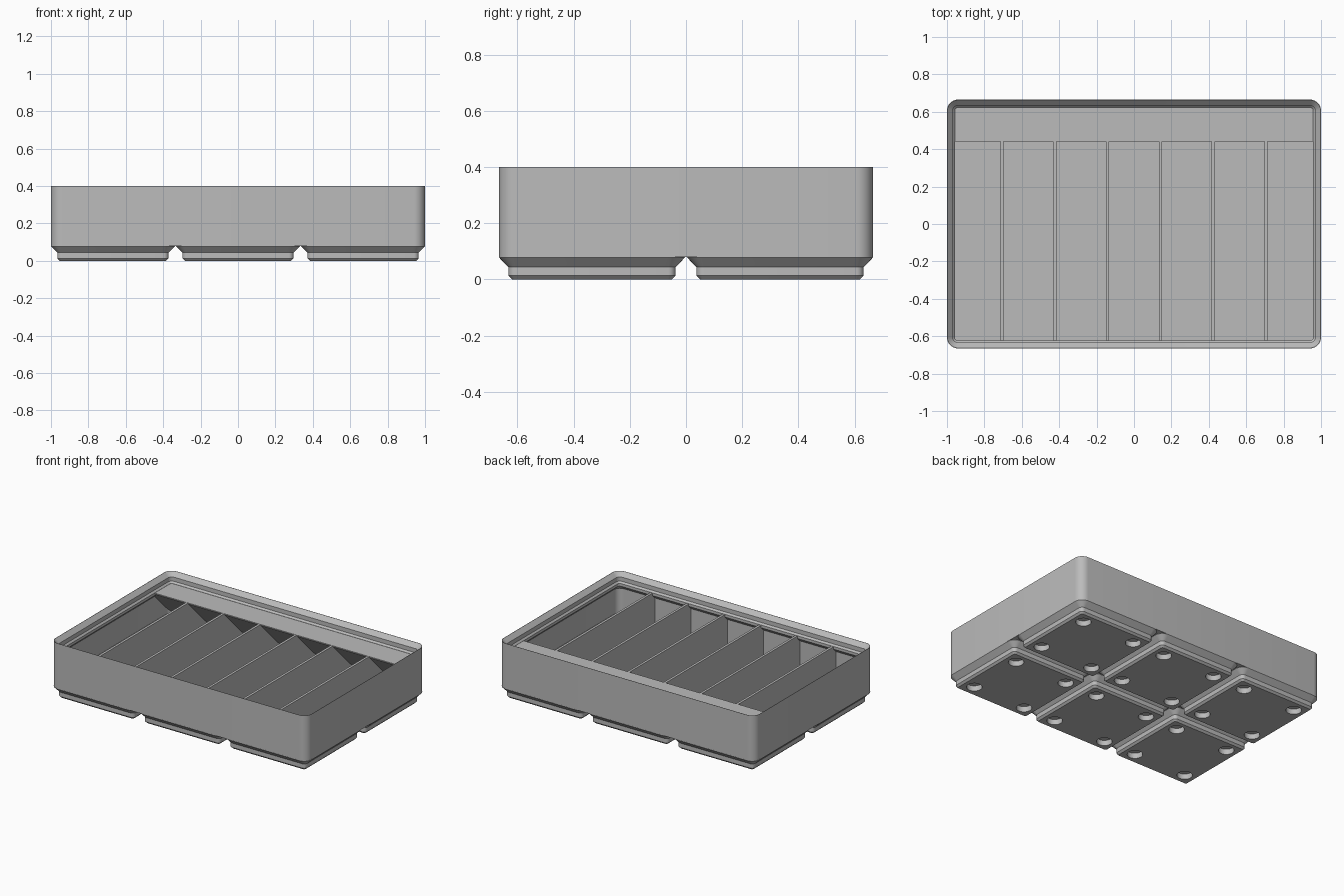
import bpy, bmesh, math

if "Cube" in bpy.data.objects:
    bpy.data.objects.remove(bpy.data.objects["Cube"], do_unlink=True)

HALF_X, HALF_Y, RADIUS = 1.0, 0.665, 0.06
PITCH, FOOT_HALF = 0.669, 0.331
SHELF_Z = 0.33

grey = bpy.data.materials.new("plain grey")
grey.use_nodes = True
grey.diffuse_color = (0.5, 0.5, 0.5, 1)
grey.node_tree.nodes["Principled BSDF"].inputs["Base Color"].default_value = (0.5, 0.5, 0.5, 1)


def make_object(name, bm, smooth=False):
    bmesh.ops.recalc_face_normals(bm, faces=bm.faces)
    mesh = bpy.data.meshes.new(name)
    bm.to_mesh(mesh)
    bm.free()
    mesh.materials.append(grey)
    obj = bpy.data.objects.new(name, mesh)
    bpy.context.collection.objects.link(obj)
    if smooth:
        smooth_object(obj)
    return obj


def smooth_object(obj):
    bpy.ops.object.select_all(action='DESELECT')
    obj.select_set(True)
    bpy.context.view_layer.objects.active = obj
    bpy.ops.object.shade_smooth_by_angle(angle=math.radians(30))


def rounded_ring(bm, hx, hy, inset, z, steps=8):
    """Rounded rectangle of vertices, inset from the outer outline."""
    r = RADIUS - inset
    ring = []
    for corner, (sx, sy) in enumerate([(1, 1), (-1, 1), (-1, -1), (1, -1)]):
        for i in range(steps + 1):
            a = (corner + i / steps) * math.pi / 2
            ring.append(bm.verts.new((sx * (hx - RADIUS) + r * math.cos(a),
                                      sy * (hy - RADIUS) + r * math.sin(a), z)))
    return ring


def loft(hx, hy, profile):
    """Closed shell through (inset, height) rings, capped at both ends."""
    bm = bmesh.new()
    rings = [rounded_ring(bm, hx, hy, inset, z) for inset, z in profile]
    for low, high in zip(rings, rings[1:]):
        n = len(low)
        for i in range(n):
            j = (i + 1) % n
            bm.faces.new((low[i], low[j], high[j], high[i]))
    bm.faces.new(rings[0])
    bm.faces.new(rings[-1])
    return bm


# Tray: outer wall, stepped stacking lip, inner wall and floor
make_object("tray_body", loft(HALF_X, HALF_Y, [
    (0, 0.08), (0, 0.4), (0.002, 0.4), (0.031, 0.371), (0.031, 0.342),
    (0.042, SHELF_Z), (0.042, 0.311), (0.015, 0.284), (0.015, 0.11)]), True)

# Foot with four round magnet pockets
foot = make_object("foot", loft(FOOT_HALF, FOOT_HALF, [
    (0.047, 0), (0.034, 0.013), (0.034, 0.0435), (0, 0.078), (0, 0.081)]))
bm = bmesh.new()
for sx in (-1, 1):
    for sy in (-1, 1):
        made = bmesh.ops.create_cone(bm, cap_ends=True, segments=32, radius1=0.05,
                                     radius2=0.05, depth=0.08)
        bmesh.ops.translate(bm, verts=made["verts"], vec=(sx * 0.207, sy * 0.207, -0.002))
cutter = make_object("pocket_cutter", bm)
cutter.hide_render = True
cut = foot.modifiers.new("pockets", 'BOOLEAN')
cut.operation = 'DIFFERENCE'
cut.solver = 'EXACT'
cut.object = cutter
bpy.context.view_layer.objects.active = foot
bpy.ops.object.modifier_apply(modifier=cut.name)
bpy.data.objects.remove(cutter, do_unlink=True)
smooth_object(foot)

# Repeat the foot on a three by two grid
for col in (-1, 0, 1):
    for row in (-0.5, 0.5):
        copy = bpy.data.objects.new("foot_pad", foot.data)
        copy.location = (col * PITCH, row * PITCH, 0)
        bpy.context.collection.objects.link(copy)
bpy.data.objects.remove(foot, do_unlink=True)

# Dividers making seven equal compartments
for i in range(6):
    bm = bmesh.new()
    bmesh.ops.create_cube(bm, size=1)
    bmesh.ops.scale(bm, verts=bm.verts, vec=(0.017, 1.31, 0.228))
    bmesh.ops.translate(bm, verts=bm.verts, vec=((i - 2.5) * 0.2825, 0, 0.214))
    make_object("divider", bm)

# Label shelf along the back with a sloped underside
bm = bmesh.new()
front, back, top = 0.44, 0.643, SHELF_Z - 0.001
section = [(front, top), (back, top), (back, top - 0.21), (front, top - 0.007)]
face = bm.faces.new([bm.verts.new((-0.985, y, z)) for y, z in section])
side = bmesh.ops.extrude_face_region(bm, geom=[face])
bmesh.ops.translate(bm, vec=(1.97, 0, 0),
                    verts=[v for v in side["geom"] if isinstance(v, bmesh.types.BMVert)])
if not any(f.normal.x < -0.9 for f in bm.faces) and len(bm.faces) < 6:
    bm.faces.new([v for v in bm.verts if v.co.x < 0])
make_object("label_shelf", bm)
